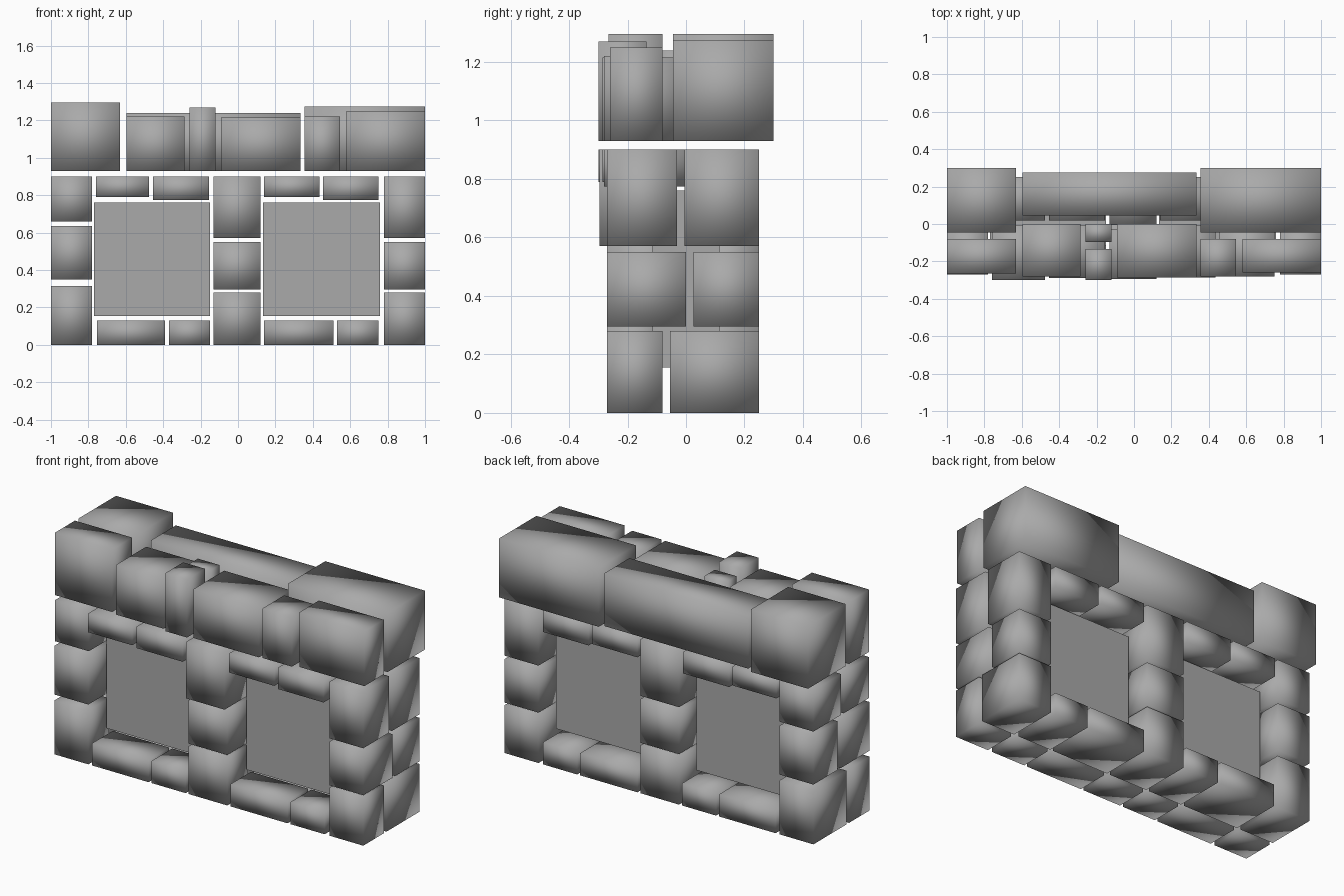
import bpy

default_cube = bpy.data.objects.get("Cube")
if default_cube:
    bpy.data.objects.remove(default_cube, do_unlink=True)

# One grey stone colour for everything
STONE_GREY = (0.4, 0.4, 0.4, 1.0)
stone = bpy.data.materials.new("stone_grey")
stone.use_nodes = True
stone.diffuse_color = STONE_GREY
stone.node_tree.nodes["Principled BSDF"].inputs["Base Color"].default_value = STONE_GREY


def add_block(name, x_range, y_range, z_range, smooth=True):
    """Add a box that fills the three given ranges."""
    ranges = (x_range, y_range, z_range)
    centre = [(low + high) / 2 for low, high in ranges]
    size = [high - low for low, high in ranges]
    bpy.ops.mesh.primitive_cube_add(size=1, location=centre)
    block = bpy.context.object
    block.name = name
    block.scale = size
    bpy.ops.object.transform_apply(location=False, rotation=False, scale=True)
    block.data.materials.append(stone)
    if smooth:
        bpy.ops.object.shade_smooth()
    return block


def add_pair(name, x_range, z_range, front, split, gap=0.025, back=0.25):
    """Add a front stone and a back stone with a narrow joint between."""
    add_block("front_" + name, x_range, (front, split), z_range)
    add_block("back_" + name, x_range, (split + gap, back), z_range)


# Three columns, each of three courses
even_courses = ((0, 0.28), (0.295, 0.55), (0.57, 0.90))
left_courses = ((0, 0.315), (0.35, 0.635), (0.66, 0.90))
course_names = ("bottom", "middle", "top")
course_splits = (-0.08, 0.0, -0.03)
columns = (
    ("right_column", (-1, -0.78), left_courses, -0.265),
    ("centre_column", (-0.13, 0.12), even_courses, -0.295),
    ("left_column", (0.78, 1), even_courses, -0.27),
)
for name, x_range, courses, top_front in columns:
    for course, z_range, split in zip(course_names, courses, course_splits):
        front = top_front if course == "top" else -0.27
        add_pair(name + "_" + course, x_range, z_range, front, split)

# Sill stones under the panels
sill_spans = ((-0.755, -0.39), (-0.37, -0.15), (0.14, 0.51), (0.53, 0.75))
for x_range in sill_spans:
    add_pair("sill_stone", x_range, (0, 0.13), -0.27, -0.08)

# Lintel stones over the panels
lintels = (
    ((-0.76, -0.475), 0.79, -0.30),
    ((-0.455, -0.155), 0.775, -0.29),
    ((0.14, 0.435), 0.79, -0.285),
    ((0.455, 0.75), 0.775, -0.28),
)
for x_range, bottom, front in lintels:
    add_pair("lintel_stone", x_range, (bottom, 0.90), front, -0.005)

# Flat recessed panels
for name, x_range in (("right_panel", (-0.77, -0.15)), ("left_panel", (0.135, 0.76))):
    add_block(name, x_range, (-0.115, 0.115), (0.155, 0.76), smooth=False)

# Uneven capping stones along the top: name, x range, y range, top height
caps = (
    ("front_right_cap", (-1, -0.63), (-0.265, -0.08), 1.295),
    ("front_wide_cap", (-0.595, -0.285), (-0.28, 0), 1.22),
    ("front_narrow_cap", (-0.26, -0.12), (-0.30, -0.135), 1.27),
    ("inner_narrow_cap", (-0.26, -0.12), (-0.095, 0), 1.24),
    ("front_centre_cap", (-0.09, 0.335), (-0.285, 0), 1.215),
    ("front_small_cap", (0.355, 0.545), (-0.28, -0.08), 1.22),
    ("front_left_cap", (0.58, 1), (-0.26, -0.08), 1.25),
    ("back_right_cap", (-1, -0.63), (-0.045, 0.30), 1.295),
    ("back_long_cap", (-0.595, 0.335), (0.045, 0.275), 1.24),
    ("back_left_cap", (0.355, 1), (-0.045, 0.30), 1.275),
)
for name, x_range, y_range, top in caps:
    add_block(name, x_range, y_range, (0.93, top))
